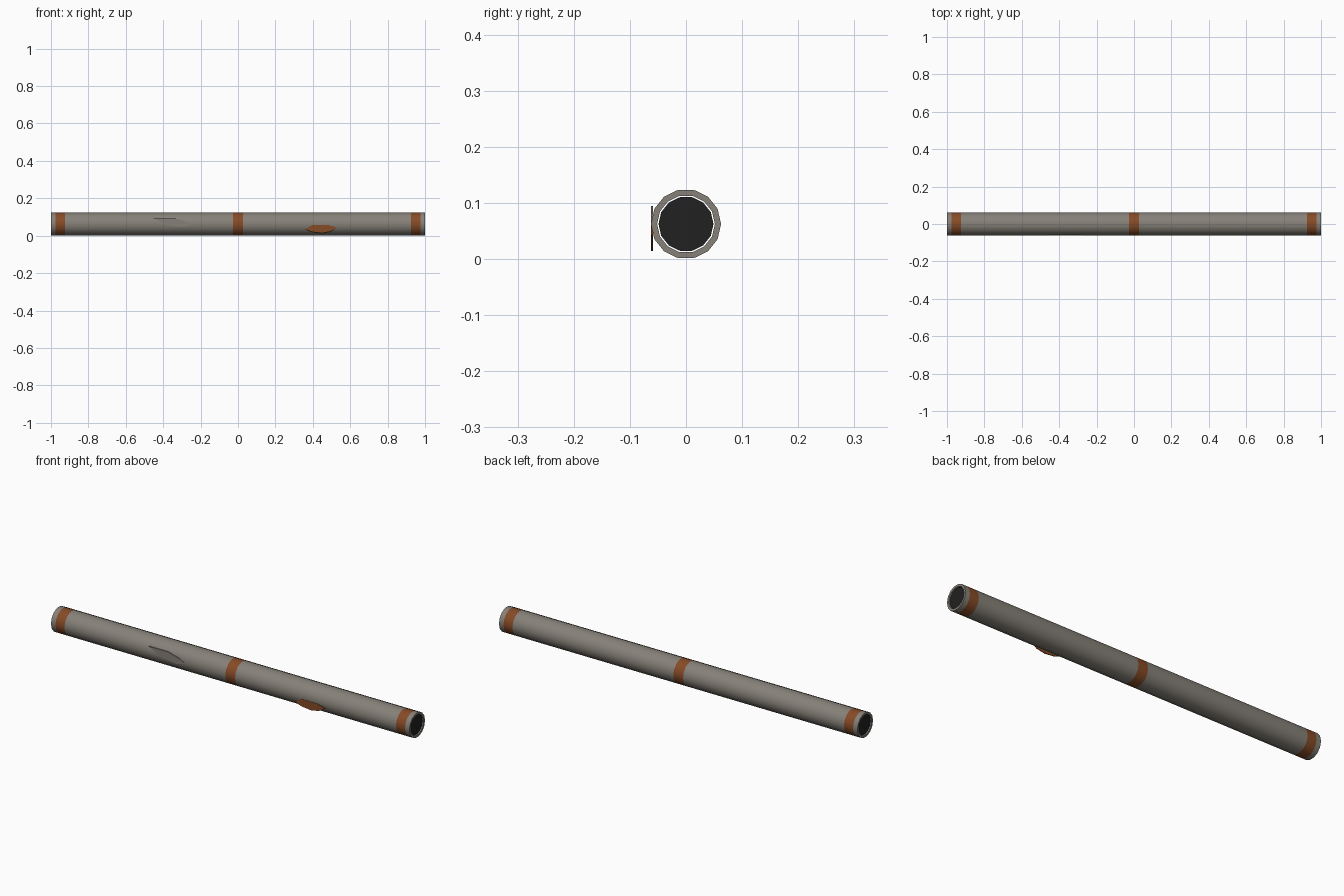
import bpy, bmesh, math

cube = bpy.data.objects.get("Cube")
if cube:
    bpy.data.objects.remove(cube)

SIDES, RADIUS, BORE, CORE = 14, 0.0625, 0.0515, 0.049
AXIS_Z = 0.0625


def material(name, rgb):
    m = bpy.data.materials.new(name)
    m.use_nodes = True
    m.diffuse_color = (*rgb, 1)
    m.node_tree.nodes["Principled BSDF"].inputs["Base Color"].default_value = (*rgb, 1)
    return m


stone = material("warm grey", (0.24, 0.22, 0.19))
rust = material("rust orange", (0.24, 0.07, 0.02))
dark = material("dark bore", (0.015, 0.015, 0.015))


def finish(name, bm, mats, smooth=True):
    bmesh.ops.recalc_face_normals(bm, faces=bm.faces)
    mesh = bpy.data.meshes.new(name)
    bm.to_mesh(mesh)
    bm.free()
    for m in mats:
        mesh.materials.append(m)
    obj = bpy.data.objects.new(name, mesh)
    bpy.context.collection.objects.link(obj)
    if smooth:
        bpy.ops.object.select_all(action="DESELECT")
        obj.select_set(True)
        bpy.context.view_layer.objects.active = obj
        bpy.ops.object.shade_smooth_by_angle(angle=math.radians(40))
    return obj


def ring(bm, x, r):
    angles = [2 * math.pi * i / SIDES for i in range(SIDES)]
    return [bm.verts.new((x, r * math.cos(a), AXIS_Z + r * math.sin(a))) for a in angles]


def bridge(bm, a, b, mat=0):
    for i in range(SIDES):
        j = (i + 1) % SIDES
        bm.faces.new((a[i], a[j], b[j], b[i])).material_index = mat


# Tube: outer wall cut into sections, every second one a rust band
bm = bmesh.new()
cuts = [-1, -0.975, -0.925, -0.027, 0.027, 0.925, 0.975, 1]
outer = [ring(bm, x, RADIUS) for x in cuts]
for i in range(len(cuts) - 1):
    bridge(bm, outer[i], outer[i + 1], i % 2)
inner = [ring(bm, x, BORE) for x in (-1, 1)]
bridge(bm, inner[0], inner[1])
bridge(bm, outer[0], inner[0])
bridge(bm, outer[-1], inner[1])
finish("tube", bm, [stone, rust])

# Dark core just inside the bore
bm = bmesh.new()
ends = [ring(bm, x, CORE) for x in (-0.995, 0.995)]
bridge(bm, *ends)
for e in ends:
    bm.faces.new(e)
finish("dark_core", bm, [dark])


# Thin flakes standing on the front of the tube
def flake(name, outline, mat):
    bm = bmesh.new()
    front = [bm.verts.new((x, -0.0625, z)) for x, z in outline]
    face = bm.faces.new(front)
    out = bmesh.ops.extrude_face_region(bm, geom=[face])
    for v in out["geom"]:
        if isinstance(v, bmesh.types.BMVert):
            v.co.y += 0.004
    finish(name, bm, [mat], smooth=False)


flake("grey_flake", [(-0.455, 0.095), (-0.35, 0.095), (-0.29, 0.08), (-0.245, 0.06),
                     (-0.30, 0.047), (-0.39, 0.06)], stone)
flake("rust_flake", [(0.36, 0.034), (0.395, 0.056), (0.485, 0.056), (0.53, 0.043),
                     (0.495, 0.022), (0.45, 0.014), (0.395, 0.02)], rust)
